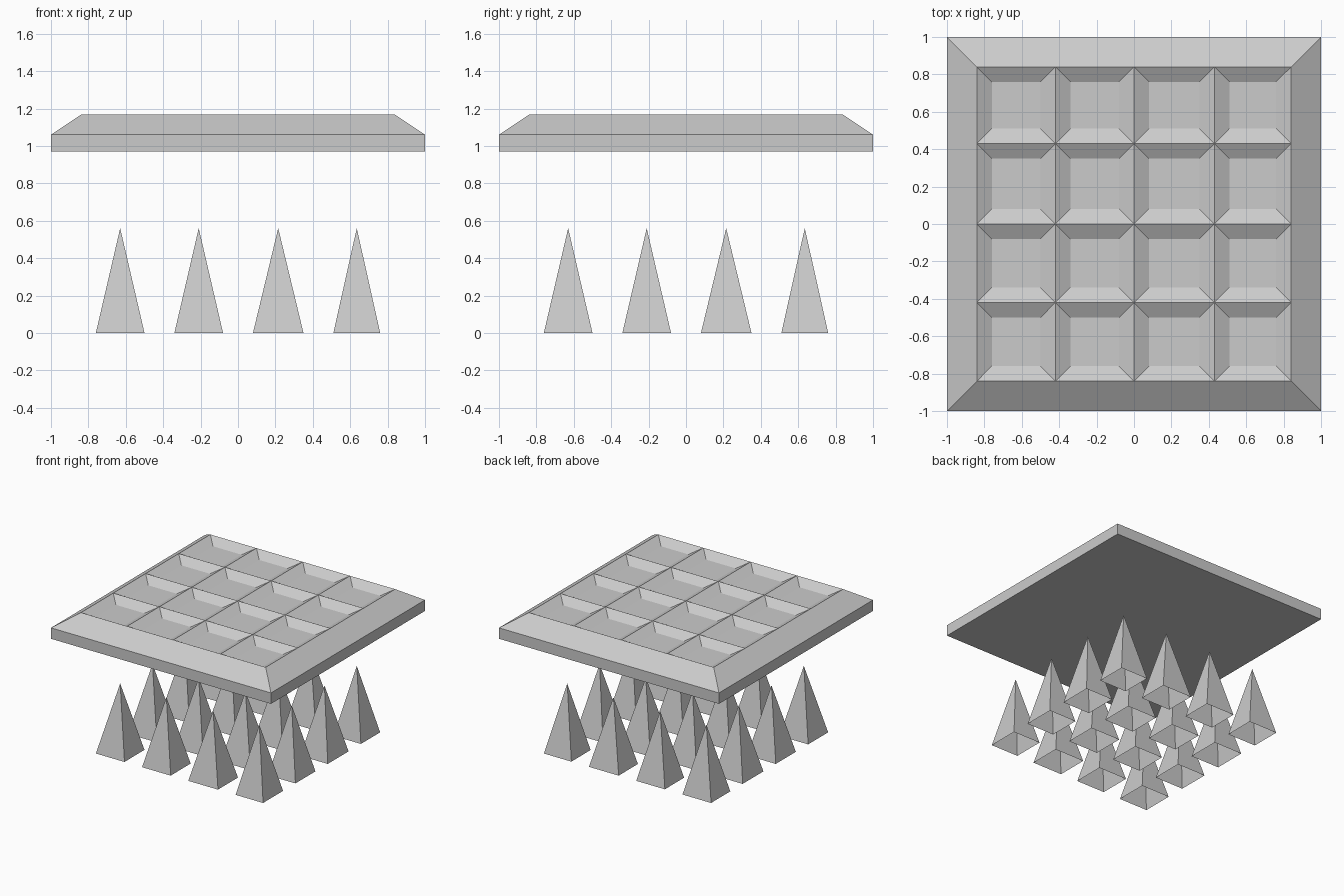
import bpy, bmesh

cube = bpy.data.objects.get("Cube")
if cube:
    bpy.data.objects.remove(cube)

GREY = (0.6, 0.6, 0.6, 1)
grey = bpy.data.materials.new("light grey")
grey.use_nodes = True
grey.diffuse_color = GREY
grey.node_tree.nodes["Principled BSDF"].inputs["Base Color"].default_value = GREY

BOTTOM, EDGE, TOP = 0.97, 1.06, 1.167
DEPTH, INSET, SPIKE = 0.045, 0.08, 0.56
LINES = [-0.84, -0.42, 0, 0.43, 0.84]
CELLS = list(zip(LINES, LINES[1:]))


def make_object(name, bm):
    mesh = bpy.data.meshes.new(name)
    bm.to_mesh(mesh)
    bm.free()
    mesh.materials.append(grey)
    obj = bpy.data.objects.new(name, mesh)
    bpy.context.collection.objects.link(obj)


def ring(bm, x0, x1, y0, y1, z):
    return [bm.verts.new((x, y, z)) for x, y in ((x0, y0), (x1, y0), (x1, y1), (x0, y1))]


def bridge(bm, low, high):
    for i in range(4):
        j = (i + 1) % 4
        bm.faces.new((low[i], low[j], high[j], high[i]))


# Plate: solid slab with a sloped border and a grid of recessed trays
bm = bmesh.new()
base = ring(bm, -1, 1, -1, 1, BOTTOM)
rim = ring(bm, -1, 1, -1, 1, EDGE)
bm.faces.new(base[::-1])
bridge(bm, base, rim)
bridge(bm, rim, ring(bm, LINES[0], LINES[-1], LINES[0], LINES[-1], TOP))
for x0, x1 in CELLS:
    for y0, y1 in CELLS:
        upper = ring(bm, x0, x1, y0, y1, TOP)
        floor = ring(bm, x0 + INSET, x1 - INSET, y0 + INSET, y1 - INSET, TOP - DEPTH)
        bridge(bm, upper, floor)
        bm.faces.new(floor)
bmesh.ops.remove_doubles(bm, verts=bm.verts[:], dist=0.001)
make_object("tray_plate", bm)

# Spikes: open-bottomed pyramids, one under each tray
for row, (y0, y1) in enumerate(CELLS, 1):
    for col, (x0, x1) in enumerate(CELLS, 1):
        bm = bmesh.new()
        foot = ring(bm, x0 + INSET, x1 - INSET, y0 + INSET, y1 - INSET, 0)
        tip = bm.verts.new(((x0 + x1) / 2, (y0 + y1) / 2, SPIKE))
        for i in range(4):
            bm.faces.new((foot[i], foot[(i + 1) % 4], tip))
        make_object(f"spike_{row}_{col}", bm)
